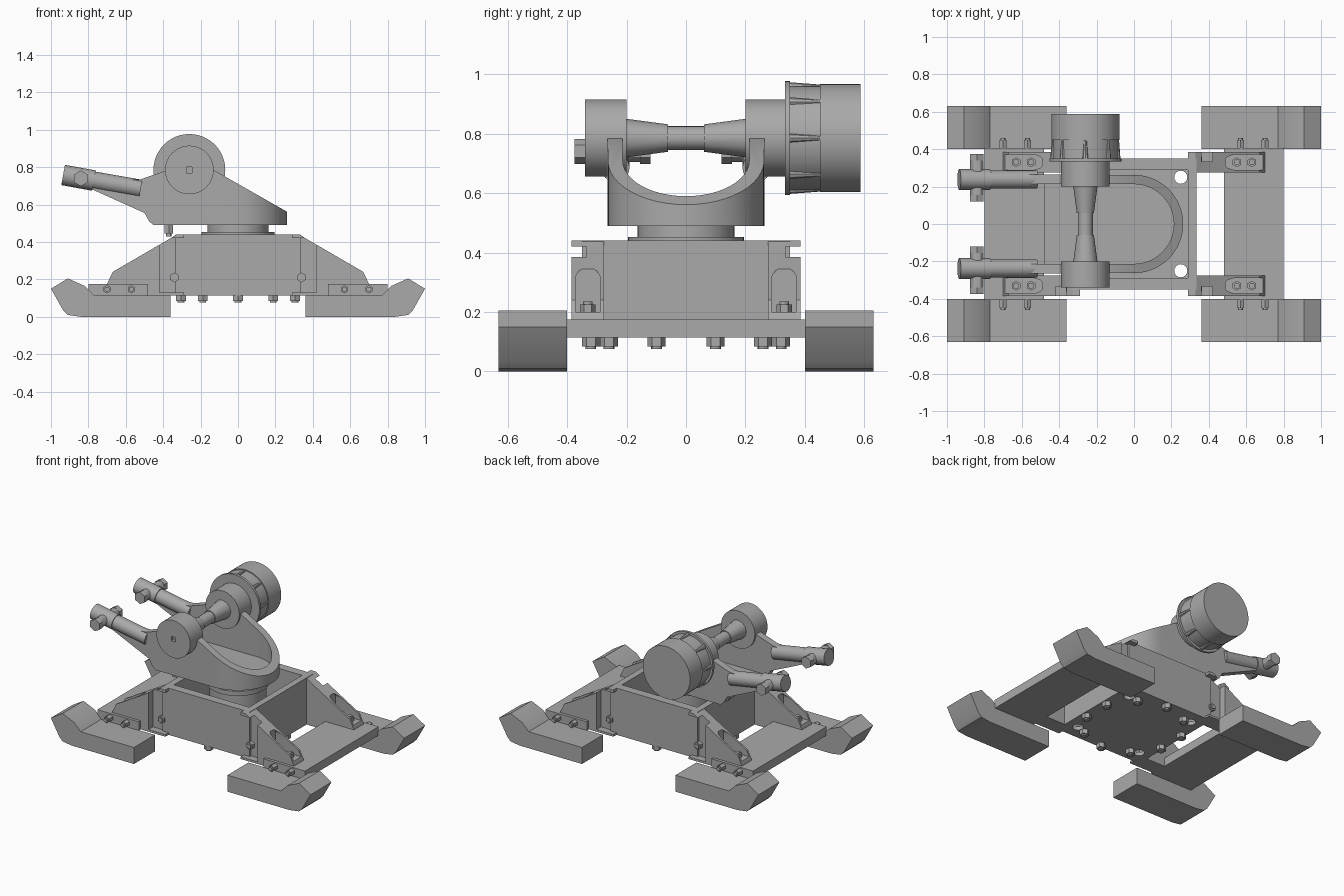
import bpy, bmesh, math
from mathutils import Vector

cube = bpy.data.objects.get("Cube")
if cube:
    bpy.data.objects.remove(cube, do_unlink=True)

# One plain grey finish
grey = bpy.data.materials.new("plain_grey")
grey.use_nodes = True
colour = (0.4, 0.4, 0.4, 1)
grey.diffuse_color = colour
grey.node_tree.nodes["Principled BSDF"].inputs["Base Color"].default_value = colour
parts = []


def add(name, bm):
    bmesh.ops.recalc_face_normals(bm, faces=bm.faces)
    mesh = bpy.data.meshes.new(name)
    bm.to_mesh(mesh)
    bm.free()
    mesh.materials.append(grey)
    ob = bpy.data.objects.new(name, mesh)
    bpy.context.collection.objects.link(ob)
    parts.append(ob)
    return ob


def prism(name, points, low, high, axis="y"):
    """Extrude a profile: xz profile along y, xy along z, yz along x."""
    place = {"y": lambda a, b: (a, low, b), "z": lambda a, b: (a, b, low),
             "x": lambda a, b: (low, a, b)}[axis]
    step = {"y": (0, high - low, 0), "z": (0, 0, high - low), "x": (high - low, 0, 0)}[axis]
    bm = bmesh.new()
    face = bm.faces.new([bm.verts.new(place(*p)) for p in points])
    new = bmesh.ops.extrude_face_region(bm, geom=[face])["geom"]
    bmesh.ops.translate(bm, vec=step, verts=[v for v in new if isinstance(v, bmesh.types.BMVert)])
    return add(name, bm)


def box(name, x0, x1, y0, y1, z0, z1):
    return prism(name, [(x0, y0), (x1, y0), (x1, y1), (x0, y1)], z0, z1, "z")


def rod(name, start, end, r1, r2=None, sides=48):
    start, end = Vector(start), Vector(end)
    bm = bmesh.new()
    bmesh.ops.create_cone(bm, cap_ends=True, segments=sides, radius1=r1,
                          radius2=r1 if r2 is None else r2, depth=(end - start).length)
    turn = (end - start).to_track_quat("Z", "Y").to_matrix().to_4x4()
    turn.translation = (start + end) / 2
    bmesh.ops.transform(bm, matrix=turn, verts=bm.verts)
    return add(name, bm)


def bolt(name, start, end, r=0.026):
    """Hexagonal head with a narrower round tip."""
    start, end = Vector(start), Vector(end)
    rod(name, start, start.lerp(end, 0.8), r, sides=6)
    rod(name + "_tip", start, end, r * 0.6, sides=12)


def boolean(ob, cutter, operation="DIFFERENCE"):
    mod = ob.modifiers.new("cut", "BOOLEAN")
    mod.operation, mod.object, mod.solver = operation, cutter, "EXACT"
    bpy.context.view_layer.objects.active = ob
    bpy.ops.object.modifier_apply(modifier=mod.name)
    parts.remove(cutter)
    bpy.data.objects.remove(cutter, do_unlink=True)


def arc(cx, cy, r, a0, a1, n=24):
    return [(cx + r * math.cos(math.radians(a0 + (a1 - a0) * i / n)),
             cy + r * math.sin(math.radians(a0 + (a1 - a0) * i / n))) for i in range(n + 1)]


# Skids, cross beams and sloping legs
skid_profile = [(0.36, 0), (0.84, 0), (0.91, 0.01), (0.935, 0.035), (1, 0.15),
                (0.91, 0.205), (0.82, 0.165), (0.77, 0.115), (0.36, 0.115)]
leg_profile = [(0.29, 0.115), (0.70, 0.115), (0.70, 0.175), (0.67, 0.24),
               (0.36, 0.42), (0.33, 0.44), (0.29, 0.44)]
for sx, end in ((1, "left"), (-1, "right")):
    box(end + "_cross_beam", *sorted((sx * 0.48, sx * 0.80)), -0.405, 0.405, 0.115, 0.175)
    for sy, side in ((-1, "front"), (1, "back")):
        tag = f"{side}_{end}_"
        prism(tag + "skid", [(sx * x, z) for x, z in skid_profile], sy * 0.40, sy * 0.63)
        leg = prism(tag + "leg", [(sx * x, z) for x, z in leg_profile], sy * 0.275, sy * 0.385)
        # arched bolt pocket in the slope
        arch = [(sy * 0.33 - 0.042, 0.2), (sy * 0.33 + 0.042, 0.2)] + arc(sy * 0.33, 0.308, 0.042, 0, 180, 12)
        boolean(leg, prism("pocket_cutter", arch, sx * 0.49, sx * 0.8, "x"))
        # recess in the outer cheek
        boolean(leg, box("recess_cutter", *sorted((sx * 0.29, sx * 0.42)),
                         *sorted((sy * 0.335, sy * 0.4)), 0.13, 0.42))
        bolt(tag + "recess_bolt", (sx * 0.34, sy * 0.33, 0.21), (sx * 0.34, sy * 0.37, 0.21))
        for x in (0.55, 0.63):
            bolt(tag + "leg_bolt", (sx * x, sy * 0.33, 0.19), (sx * x, sy * 0.33, 0.235))
        for x in (0.57, 0.70):
            bolt(tag + "skid_bolt", (sx * x, sy * 0.40, 0.147), (sx * x, sy * 0.46, 0.147), 0.022)

# Hollow chassis with an open top
chassis = box("chassis", -0.335, 0.335, -0.35, 0.35, 0.115, 0.44)
boolean(chassis, box("inside_cutter", -0.29, 0.29, -0.29, 0.29, 0.14, 0.5))
for sx in (-1, 1):
    for sy in (-1, 1):
        boolean(chassis, rod("corner_cutter", (sx * 0.25, sy * 0.25, 0.05),
                             (sx * 0.25, sy * 0.25, 0.2), 0.035, sides=16))
for i in range(10):
    a = math.radians(18 + 36 * i)
    x, y = 0.32 * math.cos(a), 0.32 * math.sin(a)
    bolt("underside_bolt", (x, y, 0.116), (x, y, 0.075), 0.03)
    x, y = 0.24 * math.cos(a), 0.24 * math.sin(a)
    bolt("deck_bolt", (x, y, 0.139), (x, y, 0.18), 0.025)

# Turntable
rod("turntable_column", (0, 0, 0.12), (0, 0, 0.43), 0.18)
rod("turntable_flange", (0, 0, 0.42), (0, 0, 0.452), 0.195)
rod("turntable_neck", (0, 0, 0.44), (0, 0, 0.50), 0.163)

# U-shaped yoke, trimmed by its side silhouette
yoke = prism("yoke", [(-0.9, -0.265)] + arc(0, 0, 0.263, -90, 90) + [(-0.9, 0.265)], 0.45, 0.9, "z")
boolean(yoke, prism("inner_cutter", [(-1, -0.215)] + arc(0, 0, 0.213, -90, 90) + [(-1, 0.215)],
                    0.52, 1, "z"))
side = [(-0.45, 0.49), (0.3, 0.49), (0.3, 0.54), (-0.14, 0.79), (-0.36, 0.79), (-0.52, 0.735),
        (-0.77, 0.72), (-0.80, 0.69), (-0.50, 0.555), (-0.475, 0.51)]
boolean(yoke, prism("silhouette", side, -0.5, 0.5), "INTERSECT")

# Arm rods and cross pins
for sy, tag in ((-1, "front_"), (1, "back_")):
    y = sy * 0.238
    rod(tag + "arm_rod", (-0.79, y, 0.732), (-0.52, y, 0.685), 0.048, sides=24)
    rod(tag + "arm_tip", (-0.935, y, 0.758), (-0.77, y, 0.728), 0.055, sides=16)
    rod(tag + "cross_pin", (-0.84, sy * 0.14, 0.74), (-0.84, sy * 0.34, 0.74), 0.036, sides=12)
    for end in (0.12, 0.34):
        rod(tag + "pin_nut", (-0.84, sy * end, 0.74), (-0.84, sy * (end + 0.035), 0.74), 0.042, sides=6)
    bolt(tag + "yoke_bolt", (-0.37, sy * 0.07, 0.50), (-0.37, sy * 0.07, 0.43))


def turned(name, y0, y1, r1, r2=None, sides=48):
    return rod(name, (-0.26, y0, 0.785), (-0.26, y1, 0.785), r1, r2, sides)


# Axle, hubs and motor
turned("axle_core", -0.21, 0.21, 0.04, sides=24)
for sy, tag in ((-1, "front_"), (1, "back_")):
    turned(tag + "axle_sleeve", sy * 0.06, sy * 0.21, 0.046, 0.066, 12)
hub = turned("small_hub", -0.34, -0.20, 0.13)
boolean(hub, box("socket_cutter", -0.275, -0.245, -0.36, -0.32, 0.77, 0.80))
turned("motor_hub", 0.20, 0.345, 0.13)
turned("motor_flange", 0.333, 0.35, 0.192)
turned("motor_collar", 0.34, 0.455, 0.175)
turned("motor_body", 0.45, 0.587, 0.182)
for i in range(8):
    a = math.radians(45 * i)
    x, z = -0.26 + 0.172 * math.cos(a), 0.785 + 0.172 * math.sin(a)
    rod("motor_rib", (x, 0.345, z), (x, 0.45, z), 0.016, 0.008, 8)

# Round surfaces smooth, hard edges crisp
bpy.ops.object.select_all(action="DESELECT")
for ob in parts:
    ob.select_set(True)
bpy.context.view_layer.objects.active = parts[0]
bpy.ops.object.shade_smooth_by_angle(angle=math.radians(30))
